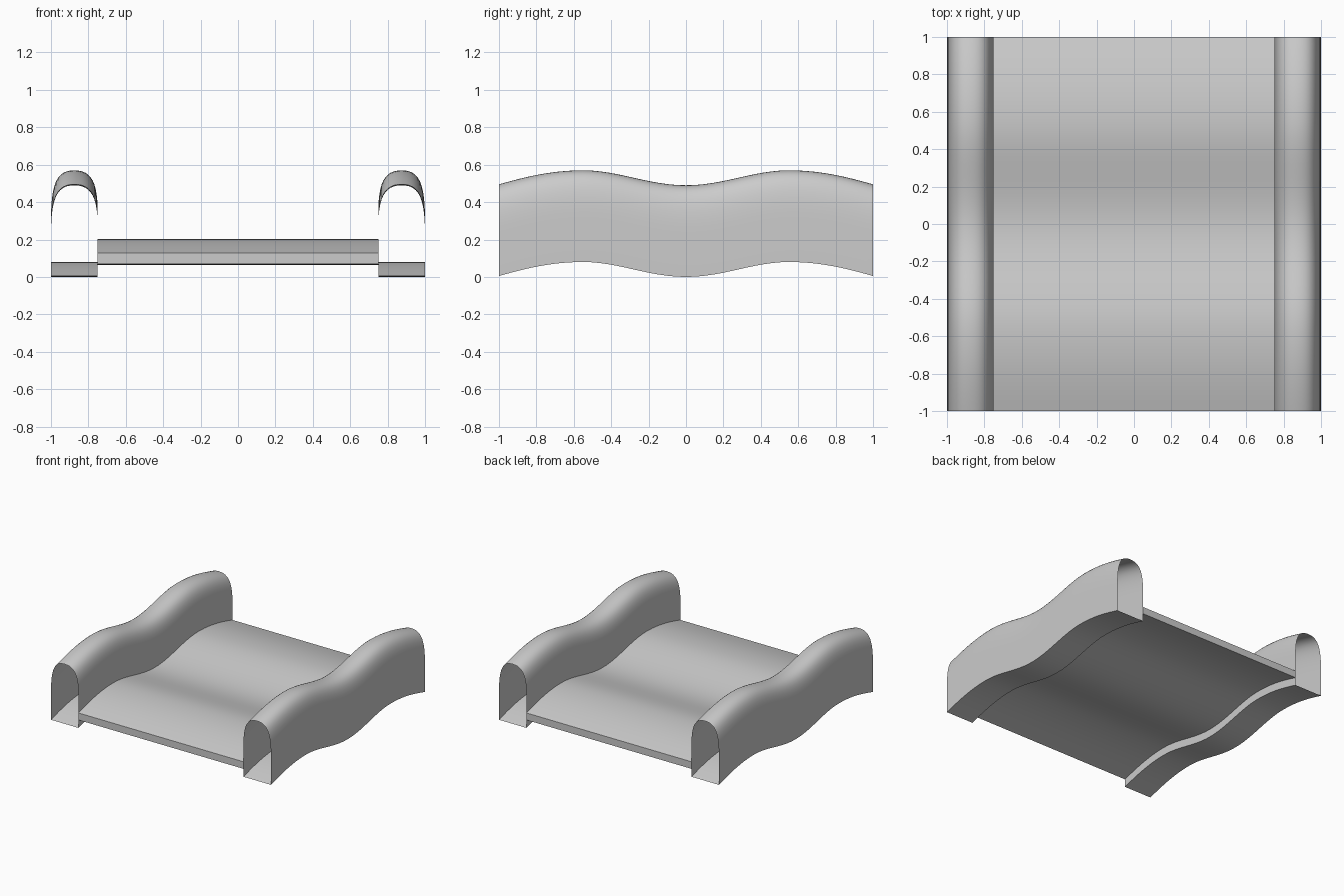
import bpy, bmesh
from mathutils import Vector
from mathutils.geometry import interpolate_bezier

if "Cube" in bpy.data.objects:
    bpy.data.objects.remove(bpy.data.objects["Cube"])


def bezier(pts, n=13):
    a, b, c, d = [Vector((p[0], p[1], 0)) for p in pts]
    return [(p.x, p.y) for p in interpolate_bezier(a, b, c, d, n)]


# Wavy path along y: (y, z offset), mirrored front to back
half = bezier([(-1, .005), (-.86, .045), (-.72, .08), (-.55, .08)])
half += bezier([(-.55, .08), (-.36, .08), (-.2, 0), (0, 0)])[1:]
path = half + [(-y, z) for y, z in reversed(half[:-1])]


def sweep(name, profile, capped):
    """Extrude a closed x-z profile along the wavy path."""
    bm = bmesh.new()
    rings = [[bm.verts.new((x, y, z + dz)) for x, z in profile] for y, dz in path]
    n = len(profile)
    for a, b in zip(rings, rings[1:]):
        for i in range(n):
            j = (i + 1) % n
            bm.faces.new((a[i], b[i], b[j], a[j]))
    if capped:
        bm.faces.new(rings[0])
        bm.faces.new(rings[-1][::-1])
    # orient the walls outward: profiles run counter-clockwise seen from the front
    for f in bm.faces:
        f.normal_flip()
    bm.normal_update()
    if capped:
        bmesh.ops.recalc_face_normals(bm, faces=bm.faces)
    mesh = bpy.data.meshes.new(name)
    bm.to_mesh(mesh)
    bm.free()
    ob = bpy.data.objects.new(name, mesh)
    bpy.context.collection.objects.link(ob)
    bpy.ops.object.select_all(action='DESELECT')
    ob.select_set(True)
    bpy.context.view_layer.objects.active = ob
    bpy.ops.object.shade_smooth_by_angle(angle=0.6)
    return ob


# Hollow side rails, open at both ends, with a rounded top
arch = bezier([(1, .22), (1, .42), (.97, .49), (.875, .49)])
arch += bezier([(.875, .49), (.78, .49), (.75, .42), (.75, .26)])[1:]
rail = sweep("side_rails", [(.75, 0), (1, 0)] + arch, False)
mirror = rail.modifiers.new("Mirror", 'MIRROR')
mirror.use_axis[0] = True
mirror.use_mirror_merge = False

# Wavy bed between the rails
sweep("bed", [(-.75, .065), (.75, .065), (.75, .123), (-.75, .123)], True)
